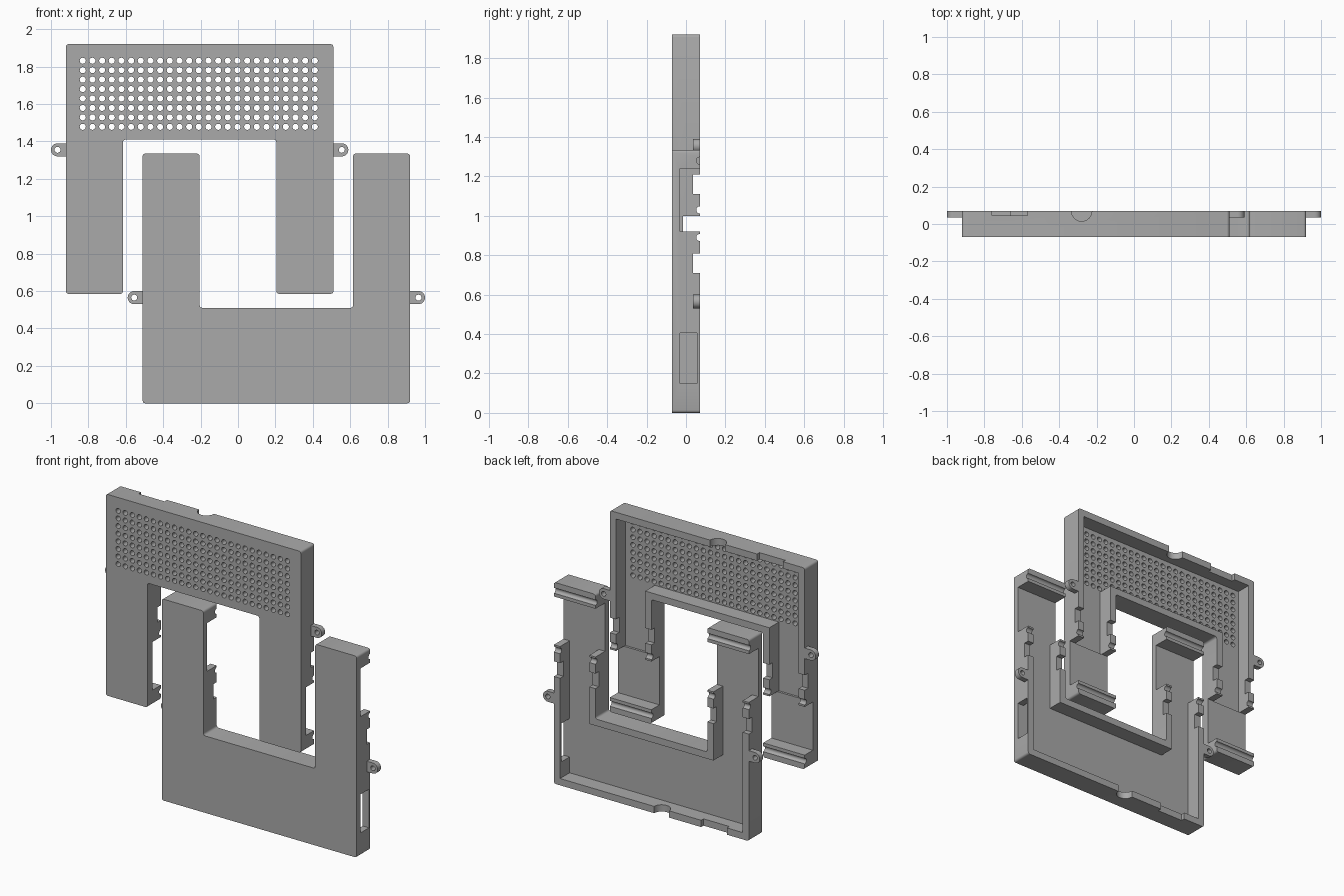
import bpy, bmesh, math
from mathutils import Vector

if "Cube" in bpy.data.objects:
    bpy.data.objects.remove(bpy.data.objects["Cube"], do_unlink=True)

FRONT, BACK, FLOOR = -0.07, 0.07, -0.03
HEIGHT, REACH = 1.92, 1.335      # whole stack, length of one half
OUT, INN, BAR, WALL = 0.715, 0.41, 0.51, 0.045

grey = bpy.data.materials.new("mid_grey")
grey.use_nodes = True
grey.diffuse_color = (0.4, 0.4, 0.4, 1)
grey.node_tree.nodes["Principled BSDF"].inputs["Base Color"].default_value = (0.4, 0.4, 0.4, 1)


def finish(bm, name):
    bmesh.ops.recalc_face_normals(bm, faces=bm.faces)
    mesh = bpy.data.meshes.new(name)
    bm.to_mesh(mesh)
    bm.free()
    mesh.materials.append(grey)
    obj = bpy.data.objects.new(name, mesh)
    bpy.context.collection.objects.link(obj)
    return obj


def add_prism(bm, outline, y0, y1):
    """Extrude an x-z outline from y0 to y1."""
    face = bm.faces.new([bm.verts.new((x, y0, z)) for x, z in outline])
    new = bmesh.ops.extrude_face_region(bm, geom=[face])["geom"]
    verts = [v for v in new if isinstance(v, bmesh.types.BMVert)]
    bmesh.ops.translate(bm, verts=verts, vec=(0, y1 - y0, 0))


def prism(name, outline, y0, y1, corner=0):
    bm = bmesh.new()
    add_prism(bm, outline, y0, y1)
    if corner:
        edges = [e for e in bm.edges if abs(e.verts[0].co.y - e.verts[1].co.y) > 0.01]
        bmesh.ops.bevel(bm, geom=edges, offset=corner, segments=3, profile=0.5,
                        affect='EDGES')
    return finish(bm, name)


def ring(x, z, r, n=16, start=0.0, sweep=math.tau):
    count = n if sweep == math.tau else n + 1
    return [(x + r * math.cos(start + sweep * i / n),
             z + r * math.sin(start + sweep * i / n)) for i in range(count)]


def activate(obj):
    bpy.ops.object.select_all(action='DESELECT')
    obj.select_set(True)
    bpy.context.view_layer.objects.active = obj


def cut(obj, cutter):
    mod = obj.modifiers.new("cut", 'BOOLEAN')
    mod.operation, mod.solver, mod.object = 'DIFFERENCE', 'EXACT', cutter
    activate(obj)
    bpy.ops.object.modifier_apply(modifier=mod.name)
    bpy.data.objects.remove(cutter, do_unlink=True)


def u_shape(out, inn, bottom, bar, top):
    return [(-out, bottom), (out, bottom), (out, top), (inn, top),
            (inn, bar), (-inn, bar), (-inn, top), (-out, top)]


def build_half(label, cx, flip, tongue_floor):
    def place(points):
        return [(cx + x, HEIGHT - h if flip else h) for x, h in points]

    def box(x0, x1, h0, h1, y0, y1):
        return prism("cutter", place([(x0, h0), (x1, h0), (x1, h1), (x0, h1)]), y0, y1)

    def rod(axis, x, h, r, length):
        """Round cutter lying along x, or upright, at the back rim."""
        bm = bmesh.new()
        bmesh.ops.create_cone(bm, cap_ends=True, segments=24, radius1=r, radius2=r, depth=length)
        if axis == 'X':
            bmesh.ops.rotate(bm, verts=bm.verts, matrix=ROT_X)
        px, pz = place([(x, h)])[0]
        bmesh.ops.translate(bm, verts=bm.verts, vec=Vector((px, BACK, pz)))
        return finish(bm, "cutter")

    # Tray with a U outline, hollow from the back
    shell = prism(label + "_shell", place(u_shape(OUT, INN, 0, BAR, REACH)), FRONT, BACK, 0.014)
    cavity = u_shape(OUT - WALL, INN + WALL, WALL, BAR - WALL, 0.921)
    cut(shell, prism("cutter", place(cavity), FLOOR, 0.2))

    # Open tongues near the leg ends
    cut(shell, box(-0.8, 0.8, 0.92, 1.24, tongue_floor, 0.2))

    # Rim notches and round snap grooves across the legs
    cut(shell, box(-0.8, 0.8, 0.71, 0.81, 0.035, 0.2))
    for h in (0.89, 1.28):
        cut(shell, rod('X', 0, h, 0.018, 2))

    # Cable notches in the outer bar wall
    cut(shell, box(-0.555, -0.365, -0.1, 0.06, 0.045, 0.2))
    cut(shell, rod('Z', -0.075, 0, 0.055, 0.15))

    # Screw ears
    for side, s in (("left", 1), ("right", -1)):
        arc = ring(0.76, 0.565, 0.035, 12, -math.pi / 2, math.pi)
        ear_outline = [(s * x, h) for x, h in [(0.70, 0.53)] + arc + [(0.70, 0.60)]]
        ear = prism(f"{label}_{side}_screw_ear", place(ear_outline), 0.035, BACK)
        cut(ear, prism("cutter", place(ring(s * 0.76, 0.565, 0.016)), 0, 0.2))
        smooth(ear)
    return shell


def smooth(obj):
    activate(obj)
    bpy.ops.object.shade_smooth_by_angle(angle=math.radians(35))


ROT_X = Vector((0, 0, 1)).rotation_difference(Vector((1, 0, 0))).to_matrix()

upper = build_half("upper", -0.205, True, -0.015)
lower = build_half("lower", 0.205, False, FLOOR)

# Vent grid in the upper face
bm = bmesh.new()
for col in range(25):
    for row in range(8):
        add_prism(bm, ring(-0.83 + col * 0.0517, 1.478 + row * 0.0505, 0.0165, 12), -0.2, 0.0)
cut(upper, finish(bm, "cutter"))

# Side window in the lower half
cut(lower, prism("cutter", [(0.86, 0.15), (1.0, 0.15), (1.0, 0.405), (0.86, 0.405)], FLOOR, 0.057))

for shell in (upper, lower):
    smooth(shell)
